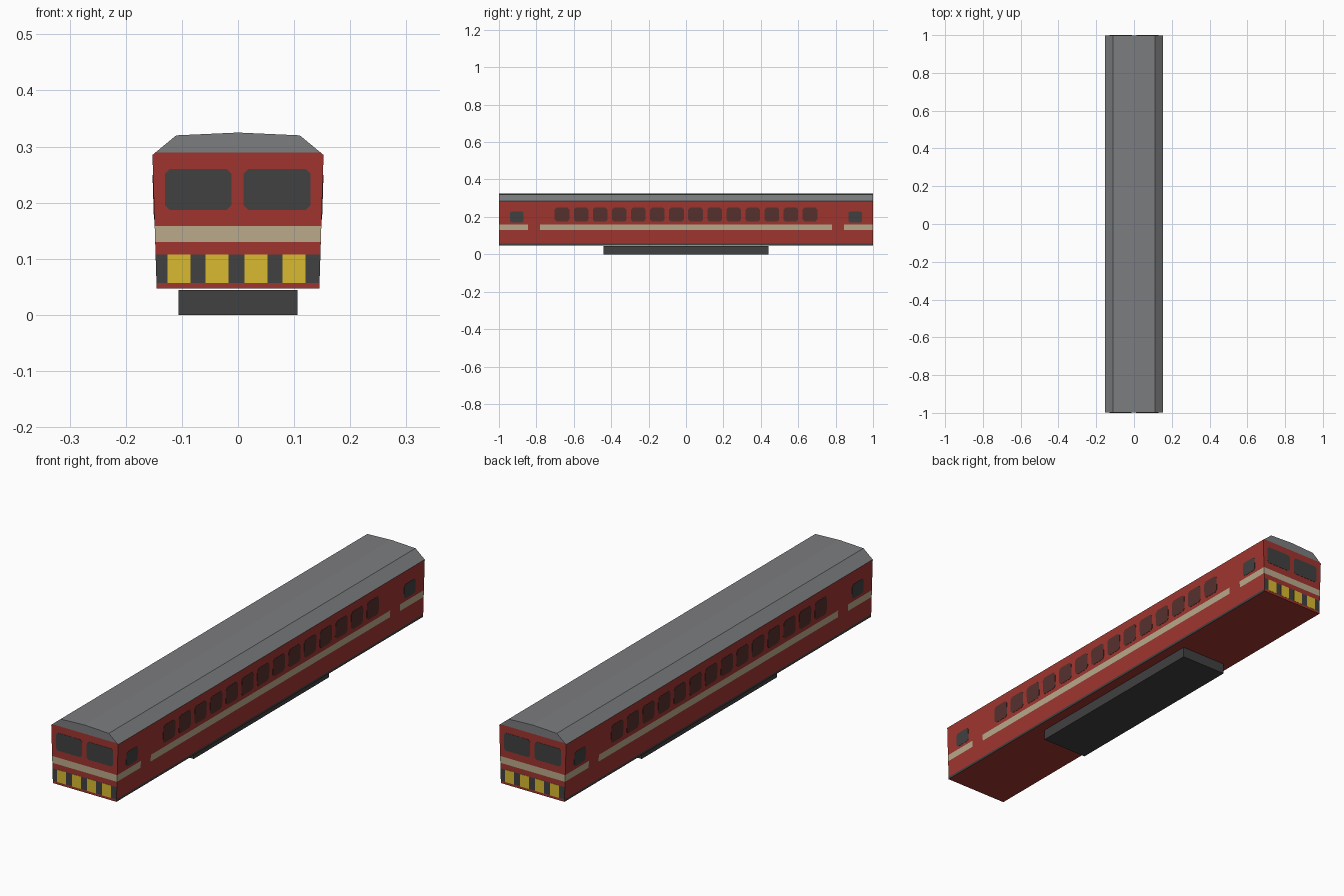
import bpy, bmesh
from mathutils import Vector

cube = bpy.data.objects.get("Cube")
if cube:
    bpy.data.objects.remove(cube, do_unlink=True)


def material(name, srgb):
    lin = [((c / 255 + 0.055) / 1.055) ** 2.4 for c in srgb] + [1.0]
    m = bpy.data.materials.new(name)
    m.use_nodes = True
    m.diffuse_color = lin
    bsdf = m.node_tree.nodes["Principled BSDF"]
    bsdf.inputs["Base Color"].default_value = lin
    bsdf.inputs["Roughness"].default_value = 0.8
    return m


red = material("red paint", (160, 53, 47))
grey = material("roof grey", (124, 125, 127))
cream = material("cream stripe", (186, 170, 139))
dark = material("dark grey", (65, 65, 65))
yellow = material("warning yellow", (217, 186, 48))
tinted = material("tinted glass", (86, 48, 46))

END = 0.999          # half length of the shell
FLOOR, EAVE = 0.047, 0.285
STRIPE = (0.13, 0.158)
HAZARD = (0.057, 0.108)


def half_width(z):
    return 0.145 + 0.0075 * (z - FLOOR) / (EAVE - FLOOR)


def finish(name, bm, mats):
    bmesh.ops.recalc_face_normals(bm, faces=bm.faces)
    mesh = bpy.data.meshes.new(name)
    bm.to_mesh(mesh)
    bm.free()
    for m in mats:
        mesh.materials.append(m)
    ob = bpy.data.objects.new(name, mesh)
    bpy.context.collection.objects.link(ob)
    return ob


def prism(bm, near, far):
    """Closed solid between two matching outlines."""
    a = [bm.verts.new(p) for p in near]
    b = [bm.verts.new(p) for p in far]
    bm.faces.new(a)
    bm.faces.new(b[::-1])
    for i in range(len(a)):
        j = (i + 1) % len(a)
        bm.faces.new((a[i], b[i], b[j], a[j]))


def outline(u0, u1, z0, z1, c=0.0):
    """Rectangle with corners cut off by c."""
    if not c:
        return [(u0, z0), (u1, z0), (u1, z1), (u0, z1)]
    return [(u0 + c, z0), (u1 - c, z0), (u1, z0 + c), (u1, z1 - c),
            (u1 - c, z1), (u0 + c, z1), (u0, z1 - c), (u0, z0 + c)]


def side_plate(bm, shape, s):
    prism(bm, *[[(s * (half_width(z) + d), y, z) for y, z in shape]
                for d in (-0.001, 0.001)])


def end_plate(bm, shape, s):
    prism(bm, *[[(-s * x, s * (END + d), z) for x, z in shape]
                for d in (-0.001, 0.001)])


# Car body: extruded section, cut along the painted bands
half = [(half_width(FLOOR), FLOOR), (half_width(EAVE), EAVE), (0.11, 0.32)]
section = half + [(0, 0.325)] + [(-x, z) for x, z in reversed(half)]
bm = bmesh.new()
prism(bm, *[[(x, y, z) for x, z in section] for y in (-END, END)])
cuts = [((0, 0, z), (0, 0, 1)) for z in (*HAZARD, *STRIPE, 0.289)]
cuts += [((0, y, 0), (0, 1, 0)) for y in (-0.845, -0.78, 0.78, 0.845)]
for co, no in cuts:
    bmesh.ops.bisect_plane(bm, geom=bm.verts[:] + bm.edges[:] + bm.faces[:],
                           plane_co=Vector(co), plane_no=Vector(no))
bmesh.ops.recalc_face_normals(bm, faces=bm.faces)
for f in bm.faces:
    n, c = f.normal, f.calc_center_median()
    is_end = abs(n.y) > 0.9
    in_stripe = STRIPE[0] < c.z < STRIPE[1]
    if n.z > 0.2 or (is_end and c.z > 0.289):
        f.material_index = 1
    elif n.z < -0.9:
        f.material_index = 0
    elif in_stripe and (is_end or not 0.78 < abs(c.y) < 0.845):
        f.material_index = 2
    elif is_end and HAZARD[0] < c.z < HAZARD[1]:
        f.material_index = 3
    elif not is_end and c.z < HAZARD[0]:
        f.material_index = 3
finish("car_body", bm, [red, grey, cream, dark])

# Underfloor equipment box
bm = bmesh.new()
prism(bm, *[[(x, y, z) for x, z in outline(-0.106, 0.106, 0, 0.044)]
            for y in (-0.44, 0.44)])
finish("underfloor_box", bm, [dark])

# Passenger windows along both sides
bm = bmesh.new()
for s in (-1, 1):
    for i in range(14):
        y = (i - 6.5) * 0.102
        side_plate(bm, outline(y - 0.039, y + 0.039, 0.175, 0.249, 0.01), s)
finish("passenger_windows", bm, [tinted])

# Cab side windows
bm = bmesh.new()
for s in (-1, 1):
    for y in (-0.905, 0.905):
        side_plate(bm, outline(y - 0.037, y + 0.037, 0.17, 0.23, 0.008), s)
finish("cab_side_windows", bm, [dark])

# Windscreens and yellow warning blocks on both ends
screens, blocks = bmesh.new(), bmesh.new()
for s in (-1, 1):
    for x0, x1 in ((-0.13, -0.012), (0.01, 0.129)):
        end_plate(screens, outline(x0, x1, 0.187, 0.26, 0.008), s)
    for x in (-0.105, -0.037, 0.032, 0.1):
        end_plate(blocks, outline(x - 0.0205, x + 0.0205, *HAZARD), s)
finish("windscreens", screens, [dark])
finish("warning_blocks", blocks, [yellow])
